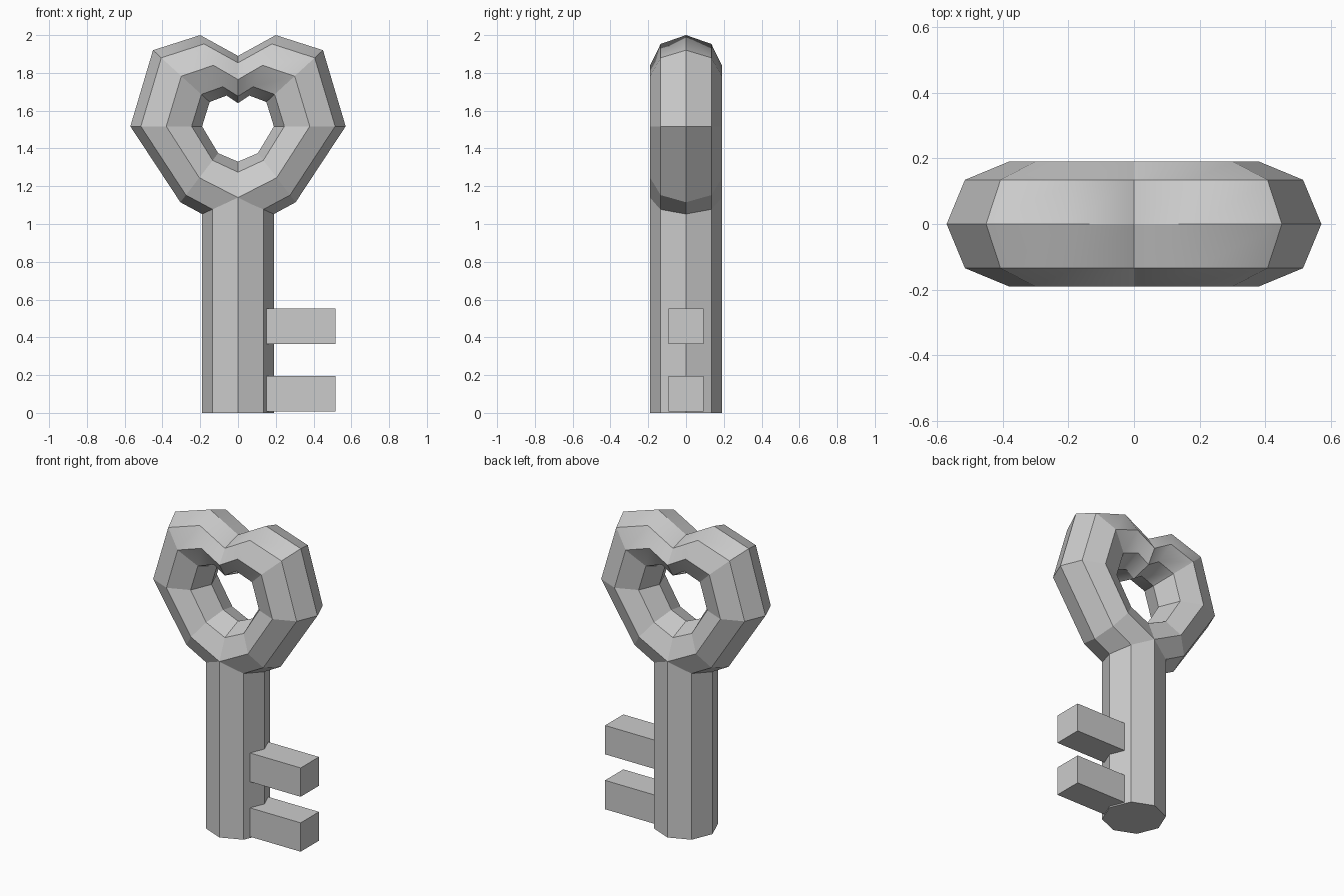
import bpy, bmesh, math

if "Cube" in bpy.data.objects:
    bpy.data.objects.remove(bpy.data.objects["Cube"])


def make_object(name, bm):
    bmesh.ops.recalc_face_normals(bm, faces=bm.faces[:])
    mesh = bpy.data.meshes.new(name)
    bm.to_mesh(mesh)
    bm.free()
    obj = bpy.data.objects.new(name, mesh)
    bpy.context.collection.objects.link(obj)
    return obj


R = 0.19      # tube and shaft radius
SIDES = 8

# Heart-shaped bow: octagonal tube swept along a heart path.
# Each station: centre x, centre z, outward offset x, outward offset z
half = [
    (0.00, 1.765, 0.00, 0.125),
    (0.13, 1.84, 0.07, 0.16),
    (0.30, 1.783, 0.15, 0.137),
    (0.38, 1.517, 0.19, 0.00),
    (0.205, 1.245, 0.10, -0.13),
    (0.00, 1.14, 0.00, -0.19),
]
stations = half + [(-x, z, -dx, dz) for x, z, dx, dz in half[-2:0:-1]]
crests = {1, len(stations) - 1}   # softly shaded lobe tops

bm = bmesh.new()
rings = []
for x, z, dx, dz in stations:
    ring = []
    for i in range(SIDES):
        a = 2 * math.pi * i / SIDES
        c, s = math.cos(a), math.sin(a)
        ring.append(bm.verts.new((x + dx * c, R * s, z + dz * c)))
    rings.append(ring)
n = len(rings)
for k in range(n):
    a, b = rings[k], rings[(k + 1) % n]
    for i in range(SIDES):
        j = (i + 1) % SIDES
        bm.faces.new((a[i], a[j], b[j], b[i])).smooth = True
crest_verts = {v for k in crests for v in rings[k]}
for e in bm.edges:
    across = rings[1], rings[n - 1]
    e.smooth = any(e.verts[0] in r and e.verts[1] in r for r in across)
make_object("heart_bow", bm)

# Octagonal shaft
bm = bmesh.new()
H = 1.14
bmesh.ops.create_cone(bm, cap_ends=True, segments=SIDES,
                      radius1=R, radius2=R, depth=H)
bmesh.ops.translate(bm, verts=bm.verts[:], vec=(0, 0, H / 2))
make_object("shaft", bm)

# Two teeth
for name, z in (("lower_tooth", 0.102), ("upper_tooth", 0.458)):
    bm = bmesh.new()
    bmesh.ops.create_cube(bm, size=1)
    x0, x1 = 0.14, 0.515
    bmesh.ops.scale(bm, verts=bm.verts[:], vec=(x1 - x0, 0.187, 0.187))
    bmesh.ops.translate(bm, verts=bm.verts[:], vec=((x0 + x1) / 2, 0, z))
    make_object(name, bm)
